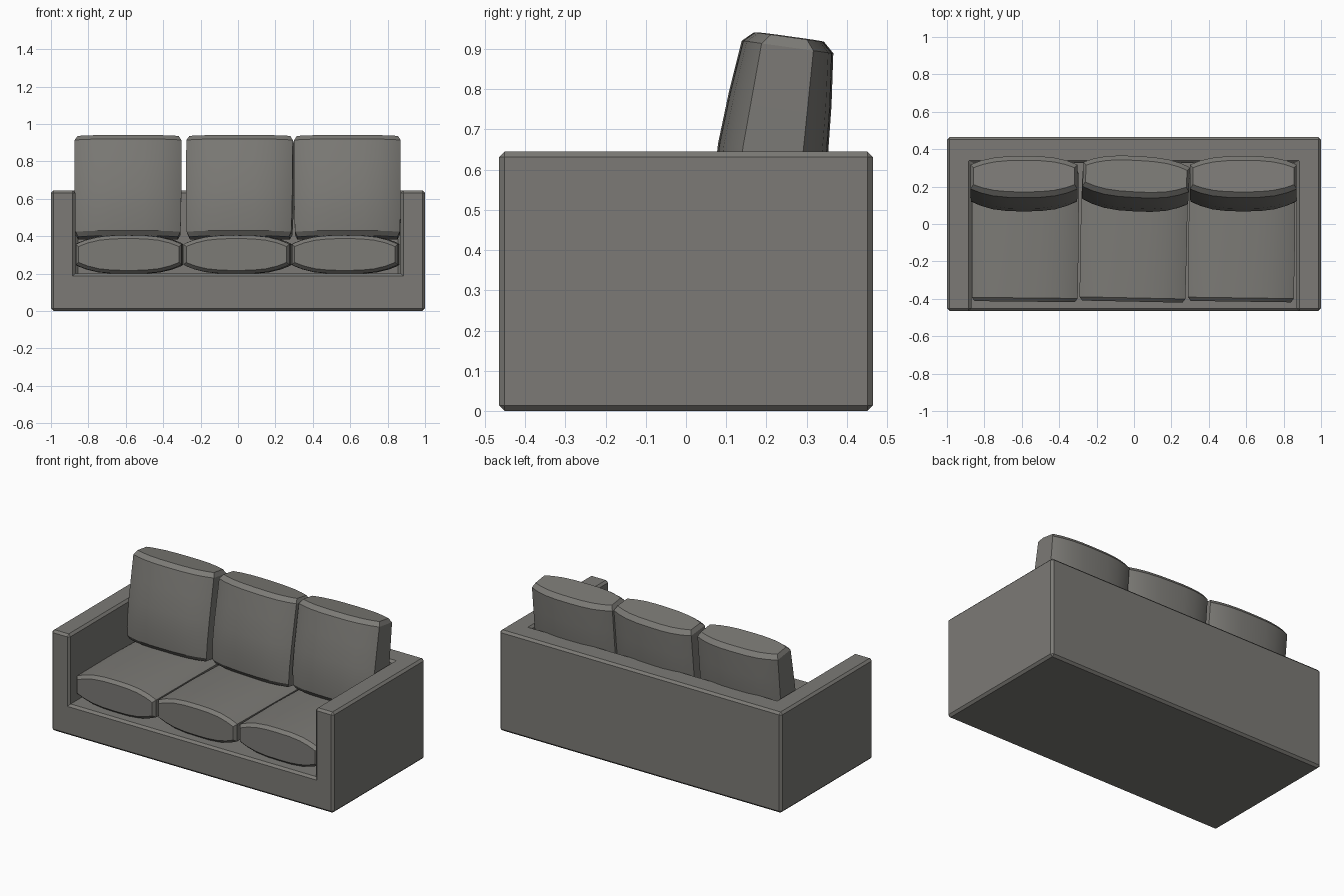
import bpy, bmesh, math

if "Cube" in bpy.data.objects:
    bpy.data.objects.remove(bpy.data.objects["Cube"])

fabric = bpy.data.materials.new("warm grey fabric")
fabric.diffuse_color = (0.20, 0.195, 0.18, 1)
fabric.use_nodes = True
fabric.node_tree.nodes["Principled BSDF"].inputs["Base Color"].default_value = fabric.diffuse_color


def finish(bm, name, angle):
    bmesh.ops.recalc_face_normals(bm, faces=bm.faces)
    me = bpy.data.meshes.new(name)
    bm.to_mesh(me)
    bm.free()
    me.materials.append(fabric)
    ob = bpy.data.objects.new(name, me)
    bpy.context.collection.objects.link(ob)
    bpy.ops.object.select_all(action='DESELECT')
    ob.select_set(True)
    bpy.context.view_layer.objects.active = ob
    bpy.ops.object.shade_smooth_by_angle(angle=math.radians(angle))
    return ob


def section(half_w, half_t, edge_t, z, n=10):
    """Puffed cushion outline: blunt ends, bulging long sides."""
    us = [math.sin(math.pi * (i / n - 0.5)) for i in range(n + 1)]
    prof = [(u * half_w, edge_t + (half_t - edge_t) * (1 - abs(u) ** 3)) for u in us]
    return [(x, -t, z) for x, t in prof] + [(x, t, z) for x, t in reversed(prof)]


def cushion(name, rings, loc, rot):
    bm = bmesh.new()
    loops = [[bm.verts.new(p) for p in section(*r)] for r in rings]
    for a, b in zip(loops, loops[1:]):
        for i in range(len(a)):
            j = (i + 1) % len(a)
            bm.faces.new((a[i], a[j], b[j], b[i]))
    bm.faces.new(loops[0])
    bm.faces.new(loops[-1])
    ob = finish(bm, name, 25)
    ob.location, ob.rotation_euler = loc, rot
    return ob


# frame: plan grid at seat-deck height, deck pulled down, arms and back pulled up
W, D, ARM, BACK, DECK, TOP = 1.0, 0.465, 0.87, 0.325, 0.20, 0.645
bm = bmesh.new()
xs, ys = (-W, -ARM, ARM, W), (-D, BACK, D)
g = [[bm.verts.new((x, y, 0)) for x in xs] for y in ys]
cells = {(i, j): bm.faces.new((g[j][i], g[j][i + 1], g[j + 1][i + 1], g[j + 1][i]))
         for j in range(2) for i in range(3)}


def raise_faces(faces, dz, keep):
    res = bmesh.ops.extrude_face_region(bm, geom=faces, use_keep_orig=keep)
    bmesh.ops.translate(bm, vec=(0, 0, dz),
                        verts=[v for v in res['geom'] if isinstance(v, bmesh.types.BMVert)])
    return [f for f in res['geom'] if isinstance(f, bmesh.types.BMFace)]


tops = raise_faces(list(cells.values()), DECK, True)
walls = [f for f in tops if abs(f.calc_center_median().x) > ARM
         or f.calc_center_median().y > BACK]
raise_faces(walls, TOP - DECK, False)
bmesh.ops.dissolve_limit(bm, angle_limit=0.01, verts=bm.verts, edges=bm.edges)
sharp = [e for e in bm.edges if len(e.link_faces) == 2 and e.calc_face_angle() > 0.5]
bmesh.ops.bevel(bm, geom=sharp, offset=0.014, segments=1, affect='EDGES')
finish(bm, "sofa_frame", 30)

# seat and back cushions: three of each, slightly askew
for side, x, seat_turn, back_turn in (("left", -0.58, -0.6, 0),
                                      ("middle", 0.0, -1.2, -3),
                                      ("right", 0.577, -0.8, 0)):
    cushion("seat_cushion_" + side,
            [(0.265, 0.08, 0.04, -0.30), (0.282, 0.10, 0.055, -0.275),
             (0.285, 0.105, 0.058, 0.05), (0.283, 0.103, 0.055, 0.395),
             (0.268, 0.085, 0.042, 0.415)],
            (x, 0, 0.302), (math.radians(90), 0, math.radians(seat_turn)))
    cushion("back_cushion_" + side,
            [(0.268, 0.09, 0.05, 0), (0.28, 0.115, 0.065, 0.025),
             (0.284, 0.132, 0.075, 0.13), (0.285, 0.135, 0.075, 0.26),
             (0.285, 0.126, 0.07, 0.39), (0.285, 0.112, 0.065, 0.52),
             (0.270, 0.085, 0.045, 0.545)],
            (x + 0.008 * (1 if side != "left" else -1), 0.18, 0.39),
            (math.radians(-8), 0, math.radians(back_turn)))
